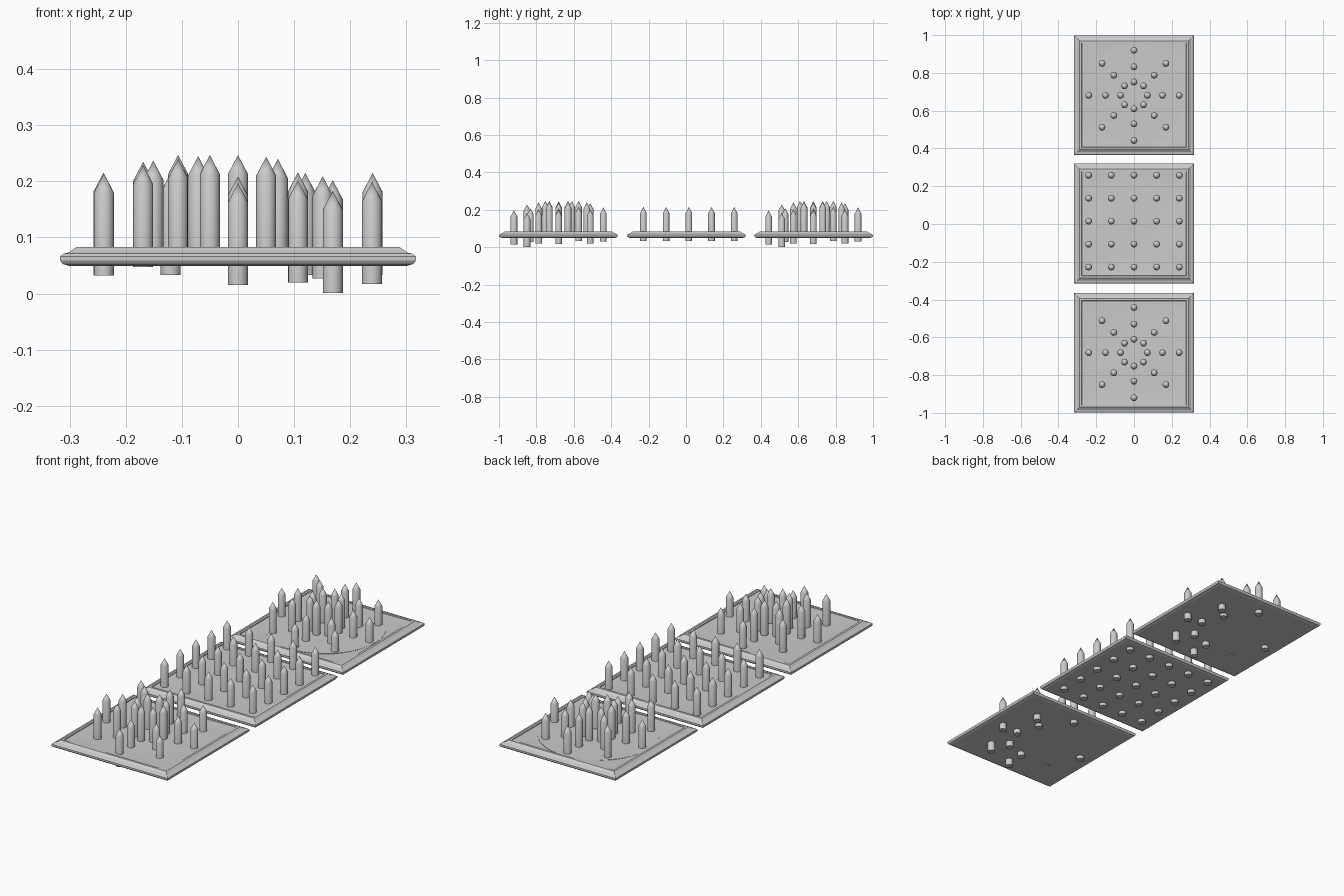
import bpy, bmesh, math

if "Cube" in bpy.data.objects:
    bpy.data.objects.remove(bpy.data.objects["Cube"])

FLOOR_Z = 0.077
SPIKE_LEN = 0.182


def make_object(name, bm, smooth=False):
    bmesh.ops.recalc_face_normals(bm, faces=bm.faces)
    mesh = bpy.data.meshes.new(name)
    bm.to_mesh(mesh)
    bm.free()
    obj = bpy.data.objects.new(name, mesh)
    bpy.context.collection.objects.link(obj)
    if smooth:
        bpy.ops.object.select_all(action='DESELECT')
        obj.select_set(True)
        bpy.context.view_layer.objects.active = obj
        bpy.ops.object.shade_smooth_by_angle(angle=math.radians(30))
    return obj


def loft(bm, rings):
    for a, b in zip(rings, rings[1:]):
        n = len(a)
        for i in range(n):
            bm.faces.new((a[i], a[(i + 1) % n], b[(i + 1) % n], b[i]))


# Square tray: moulded frame profile (half width, height) with flat underside
def make_tray(name, cy):
    profile = [(0.300, 0.049), (0.313, 0.053), (0.317, 0.059), (0.317, 0.066),
               (0.311, 0.071), (0.302, 0.073), (0.288, 0.083), (0.277, 0.083),
               (0.273, 0.070)]
    bm = bmesh.new()
    rings = [[bm.verts.new((sx * r, cy + sy * r, z))
              for sx, sy in ((-1, -1), (1, -1), (1, 1), (-1, 1))] for r, z in profile]
    loft(bm, rings)
    bm.faces.new(rings[0])
    bm.faces.new(rings[-1])
    return make_object(name, bm)


# Gently uneven bed inside the frame
def make_bed(name, cy, phase):
    bm = bmesh.new()
    bmesh.ops.create_grid(bm, x_segments=24, y_segments=24, size=0.275)
    for v in bm.verts:
        x, y = v.co.x, v.co.y
        edge = max(abs(x), abs(y)) / 0.275
        wave = math.sin(13 * x + phase) * math.cos(11 * y - phase)
        v.co.z = FLOOR_Z + 0.0015 * wave + 0.003 * edge ** 6
        v.co.y += cy
    return make_object(name, bm, True)


# Round stake with a conical point
def make_spike(name, x, y, tip):
    bm = bmesh.new()
    n = 16
    rings = [[bm.verts.new((x + 0.0178 * math.cos(2 * math.pi * i / n),
                            y + 0.0178 * math.sin(2 * math.pi * i / n), z))
              for i in range(n)] for z in (tip - SPIKE_LEN, tip - 0.034)]
    loft(bm, rings)
    bm.faces.new(rings[0])
    point = bm.verts.new((x, y, tip))
    for i in range(n):
        bm.faces.new((rings[1][i], rings[1][(i + 1) % n], point))
    make_object(name, bm, True)


# Trays and beds
for label, cy, phase in (("front", -0.682, 0.4), ("middle", 0.002, 1.7), ("back", 0.682, 0.4)):
    make_tray(label + "_tray", cy)
    make_bed(label + "_bed", cy, phase)

# Thin round cover almost flush with the back bed
bm = bmesh.new()
bmesh.ops.create_cone(bm, cap_ends=True, segments=48, radius1=0.272, radius2=0.272, depth=0.008)
bmesh.ops.translate(bm, verts=bm.verts, vec=(-0.003, 0.684, 0.0755))
make_object("back_disc", bm)

# Regular grid of stakes on the middle tray
for i in range(5):
    for j in range(5):
        make_spike("grid_spike", -0.24 + 0.12 * i, -0.228 + 0.1215 * j, 0.215)

# Concentric rings of stakes: (radius, tip heights anticlockwise from +x)
ring_data = [
    (0.071, (0.240, 0.244, 0.247, 0.247, 0.245, 0.247, 0.247, 0.244)),
    (0.151, (0.209, 0.216, 0.240, 0.247, 0.237, 0.240, 0.209, 0.202)),
    (0.239, (0.199, 0.202, 0.213, 0.235, 0.214, 0.229, 0.197, 0.183)),
]
for label, cy in (("front", -0.681), ("back", 0.681)):
    for r, tips in ring_data:
        for k, tip in enumerate(tips):
            a = k * math.pi / 4
            make_spike(label + "_ring_spike", r * math.cos(a), cy + r * math.sin(a), tip)
